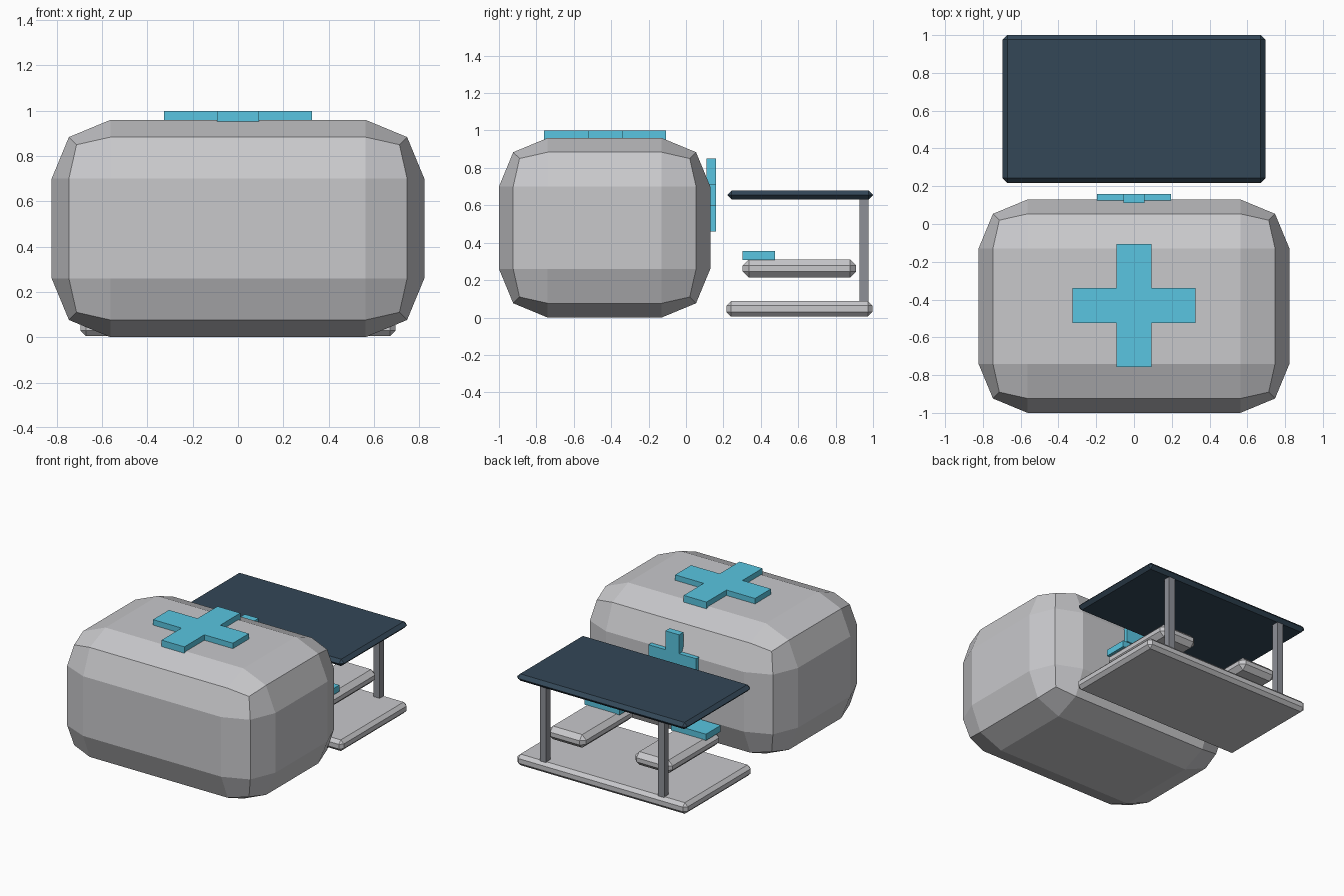
import bpy
import bmesh
from mathutils import Matrix, Vector

cube = bpy.data.objects.get("Cube")
if cube:
    bpy.data.objects.remove(cube, do_unlink=True)


def material(name, rgb):
    mat = bpy.data.materials.new(name)
    mat.use_nodes = True
    mat.diffuse_color = (*rgb, 1)
    mat.node_tree.nodes["Principled BSDF"].inputs["Base Color"].default_value = (*rgb, 1)
    return mat


SHELL = material("pale grey", (0.58, 0.58, 0.60))
METAL = material("mid grey", (0.27, 0.28, 0.31))
CYAN = material("cyan", (0.10, 0.56, 0.75))
NAVY = material("dark navy", (0.033, 0.063, 0.096))


def finish(name, bm, mat):
    bmesh.ops.recalc_face_normals(bm, faces=bm.faces)
    mesh = bpy.data.meshes.new(name)
    bm.to_mesh(mesh)
    bm.free()
    mesh.materials.append(mat)
    obj = bpy.data.objects.new(name, mesh)
    bpy.context.collection.objects.link(obj)
    return obj


def box(name, low, high, mat, bevel=0, segments=1):
    """Flat-shaded box between two corners, with optional bevelled edges."""
    low, high = Vector(low), Vector(high)
    bm = bmesh.new()
    bmesh.ops.create_cube(bm, size=1)
    bmesh.ops.scale(bm, vec=high - low, verts=bm.verts)
    bmesh.ops.translate(bm, vec=(low + high) / 2, verts=bm.verts)
    obj = finish(name, bm, mat)
    if bevel:
        mod = obj.modifiers.new("Bevel", "BEVEL")
        mod.width = bevel
        mod.segments = segments
        mod.limit_method = 'NONE'
    return obj


def cross(name, centre, reach, half, depth, mat, upright=False):
    """Plus-shaped plate, lying flat or standing upright facing the back."""
    corner = [(half, half), (half, reach), (-half, reach)]
    bm = bmesh.new()
    verts = []
    for turn in range(4):
        for x, y in corner:
            for _ in range(turn):
                x, y = -y, x
            verts.append(bm.verts.new((x, y, -depth / 2)))
    face = bm.faces.new(verts)
    top = bmesh.ops.extrude_face_region(bm, geom=[face])["geom"]
    moved = [v for v in top if isinstance(v, bmesh.types.BMVert)]
    bmesh.ops.translate(bm, vec=(0, 0, depth), verts=moved)
    if upright:
        bmesh.ops.rotate(bm, matrix=Matrix.Rotation(1.5707963, 3, 'X'), verts=bm.verts)
    bmesh.ops.translate(bm, vec=centre, verts=bm.verts)
    return finish(name, bm, mat)


# Rounded main shell with its two crosses
box("main_shell", (-0.823, -1, 0), (0.823, 0.13, 0.96), SHELL, 0.26, 2)
cross("top_cross", (0, -0.432, 0.975), 0.326, 0.093, 0.05, CYAN)
cross("back_cross", (0, 0.135, 0.655), 0.195, 0.056, 0.05, CYAN, upright=True)

# Annex floor and canopy
box("annex_floor", (-0.695, 0.216, 0.005), (0.695, 0.996, 0.087), SHELL, 0.024)
box("canopy", (-0.695, 0.22, 0.63), (0.695, 1, 0.68), NAVY, 0.0245)

# Mirrored posts, beds and pillows
for name, side in (("left", 1), ("right", -1)):
    def pair(part, x0, x1, y, z, mat, bevel=0):
        xs = sorted((side * x0, side * x1))
        box(f"{name}_{part}", (xs[0], y[0], z[0]), (xs[1], y[1], z[1]), mat, bevel)

    pair("post", 0.457, 0.507, (0.927, 0.977), (0.07, 0.64), METAL)
    pair("bed", 0.2, 0.505, (0.303, 0.91), (0.214, 0.311), SHELL, 0.033)
    pair("pillow", 0.21, 0.495, (0.303, 0.475), (0.308, 0.355), CYAN)
